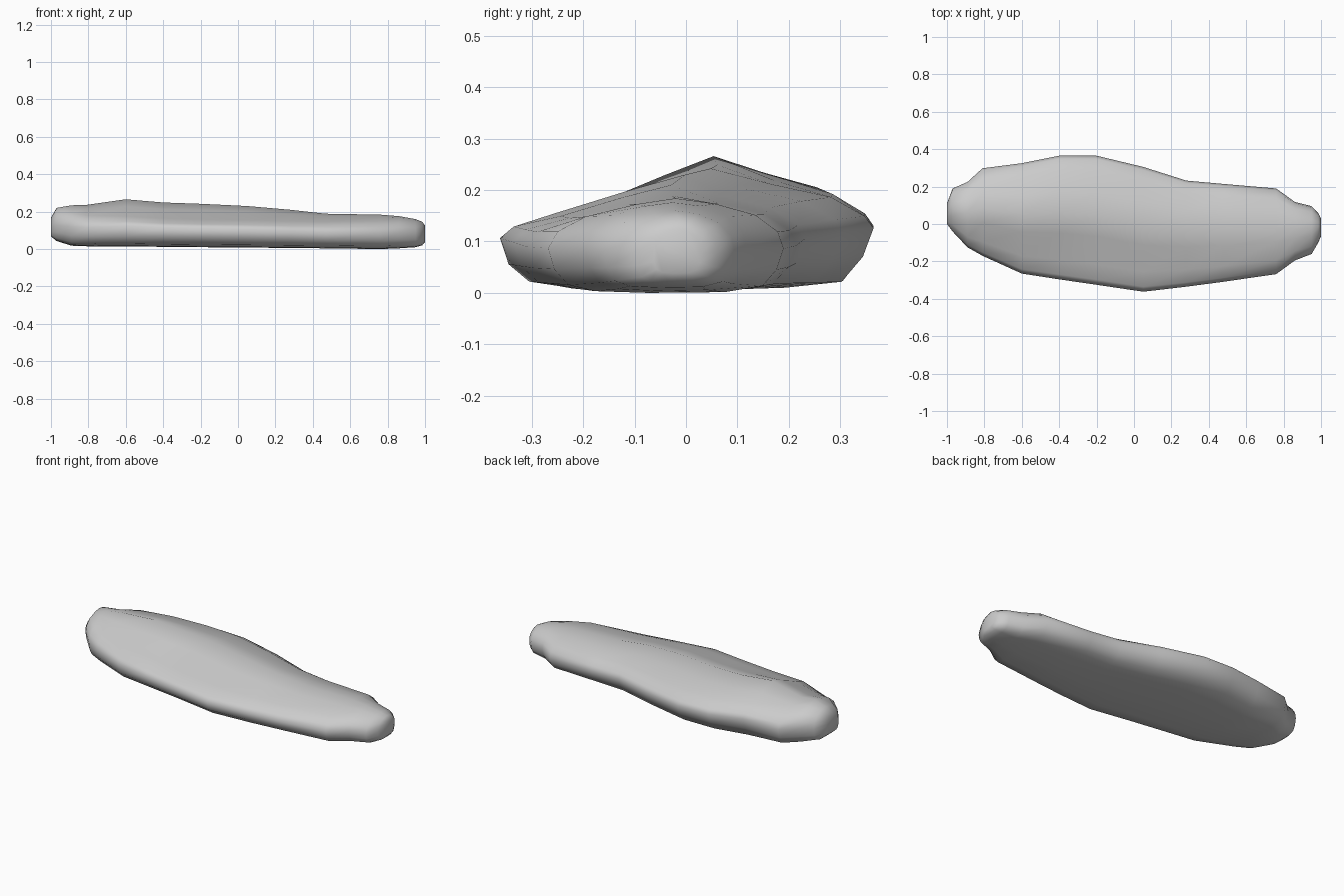
import bpy, bmesh, math

# Stations along the slab: x, front y, back y, bottom z, top z, flatness of the top
STATIONS = [
    (-1.0, 0.0, 0.11, 0.07, 0.17, 1.0),
    (-0.97, -0.04, 0.19, 0.045, 0.222, 1.0),
    (-0.89, -0.125, 0.225, 0.02, 0.236, 0.8),
    (-0.81, -0.17, 0.298, 0.017, 0.238, 0.5),
    (-0.60, -0.265, 0.325, 0.016, 0.268, 0.0),
    (-0.40, -0.296, 0.365, 0.014, 0.251, 0.0),
    (-0.20, -0.325, 0.365, 0.012, 0.244, 0.0),
    (0.05, -0.362, 0.305, 0.010, 0.232, 0.1),
    (0.28, -0.335, 0.232, 0.008, 0.212, 0.3),
    (0.47, -0.31, 0.215, 0.006, 0.191, 0.6),
    (0.76, -0.268, 0.19, 0.002, 0.186, 0.8),
    (0.86, -0.195, 0.118, 0.006, 0.178, 1.0),
    (0.95, -0.16, 0.095, 0.012, 0.162, 1.0),
    (0.985, -0.10, 0.06, 0.022, 0.148, 1.0),
    (1.0, -0.065, 0.03, 0.04, 0.128, 1.0),
]
# Cross-section: y fraction (-1..1), height fraction when peaked, when flat
SECTION = [
    (-1.0, 0.44, 0.48), (-0.92, 0.53, 0.68), (-0.68, 0.64, 0.85),
    (-0.25, 0.85, 0.96), (0.08, 1.0, 1.0), (0.42, 0.87, 0.96),
    (0.76, 0.76, 0.84), (0.95, 0.60, 0.66), (1.0, 0.50, 0.46),
    (0.94, 0.26, 0.24), (0.82, 0.05, 0.08), (0.5, 0.0, 0.01),
    (-0.15, 0.0, 0.0), (-0.6, 0.01, 0.02), (-0.83, 0.06, 0.09),
    (-0.95, 0.21, 0.26),
]

# Flat stone, lofted through the stations
bm = bmesh.new()
rings = []
for x, y0, y1, z0, z1, flat in STATIONS:
    mid, half = (y0 + y1) / 2, (y1 - y0) / 2
    rings.append([bm.verts.new((x, mid + half * t,
                                z0 + (z1 - z0) * (a + (b - a) * flat)))
                  for t, a, b in SECTION])
n = len(SECTION)
for r0, r1 in zip(rings, rings[1:]):
    for i in range(n):
        j = (i + 1) % n
        bm.faces.new((r0[i], r0[j], r1[j], r1[i]))
bm.faces.new(rings[0])
bm.faces.new(rings[-1])
bmesh.ops.recalc_face_normals(bm, faces=bm.faces)
low = min(v.co.z for v in bm.verts)
bmesh.ops.translate(bm, verts=bm.verts, vec=(0, 0, -low))

mesh = bpy.data.meshes.new("flat_stone")
bm.to_mesh(mesh)
bm.free()
stone = bpy.data.objects.new("flat_stone", mesh)
bpy.context.collection.objects.link(stone)
for p in mesh.polygons:
    p.use_smooth = True
